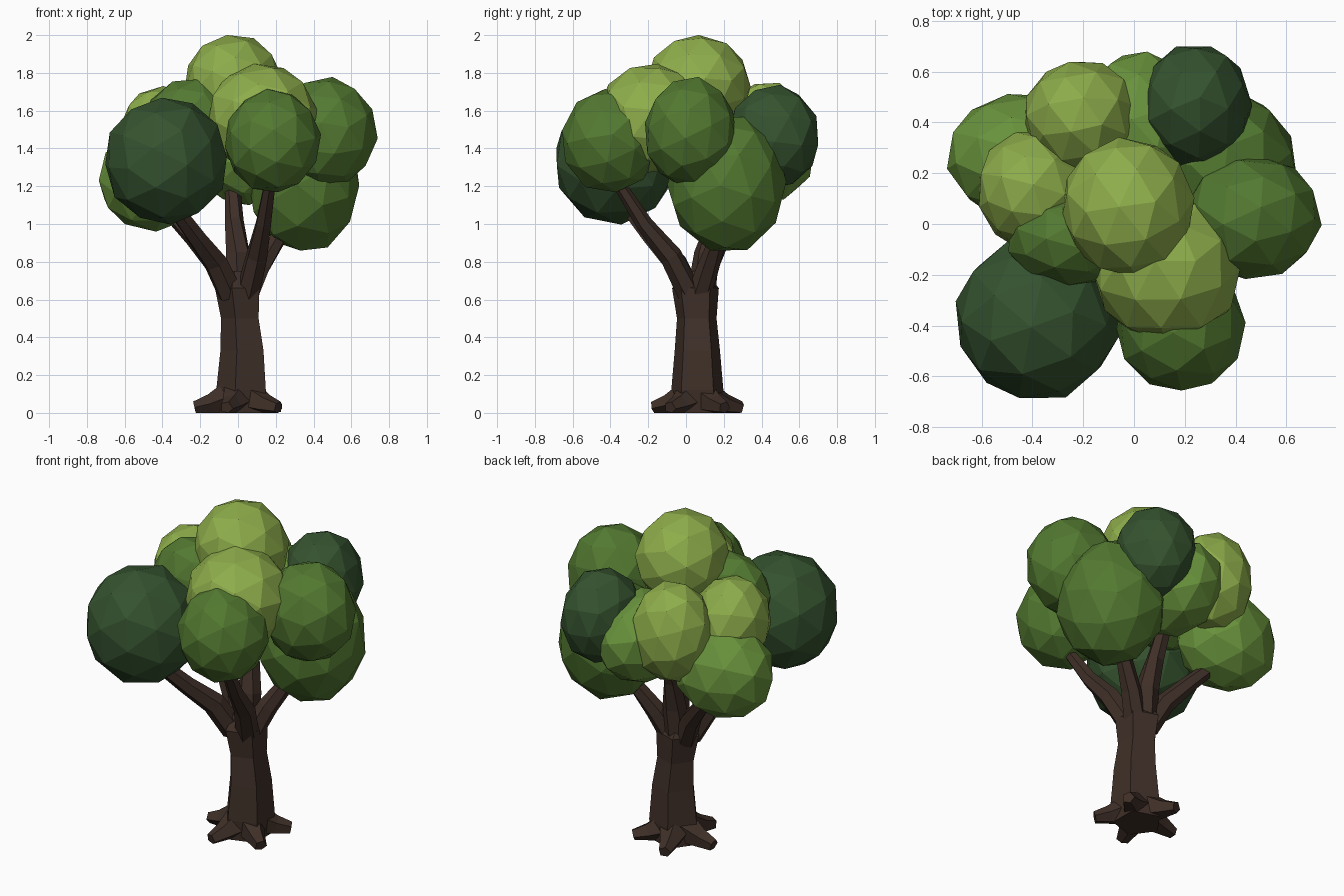
import bpy, bmesh, math, random
from mathutils import Vector, Euler

if "Cube" in bpy.data.objects:
    bpy.data.objects.remove(bpy.data.objects["Cube"])

random.seed(4)


def material(name, rgb):
    m = bpy.data.materials.new(name)
    m.diffuse_color = (*rgb, 1)
    m.use_nodes = True
    m.node_tree.nodes["Principled BSDF"].inputs["Base Color"].default_value = m.diffuse_color
    return m


BARK = material("bark", (0.05, 0.029, 0.021))
DARK = material("leaf_dark", (0.035, 0.085, 0.028))
MID = material("leaf_mid", (0.085, 0.19, 0.03))
LIGHT = material("leaf_light", (0.14, 0.29, 0.045))
BRIGHT = material("leaf_bright", (0.27, 0.42, 0.07))


def finish(name, bm, mat):
    bmesh.ops.recalc_face_normals(bm, faces=bm.faces)
    me = bpy.data.meshes.new(name)
    bm.to_mesh(me)
    bm.free()
    me.materials.append(mat)
    ob = bpy.data.objects.new(name, me)
    bpy.context.collection.objects.link(ob)
    return ob


def limb(name, path, sides=5, upright=False):
    """Faceted tapering tube through (x, y, z, radius) points."""
    bm = bmesh.new()
    pts = [Vector(p[:3]) for p in path]
    rings = []
    for i, p in enumerate(pts):
        d = pts[min(i + 1, len(pts) - 1)] - pts[max(i - 1, 0)]
        if upright:
            u, v = Vector((1, 0, 0)), Vector((0, 1, 0))
        else:
            u = d.cross(Vector((0.12, 0.07, 1))).normalized()
            v = d.normalized().cross(u)
        ring = []
        for k in range(sides):
            a = math.tau * (k + 0.5) / sides
            co = p + (u * math.cos(a) + v * math.sin(a)) * path[i][3]
            co.z = max(co.z, 0)
            ring.append(bm.verts.new(co))
        rings.append(ring)
    for r0, r1 in zip(rings, rings[1:]):
        for k in range(sides):
            n = (k + 1) % sides
            bm.faces.new((r0[k], r0[n], r1[n], r1[k]))
    bm.faces.new(rings[0])
    bm.faces.new(rings[-1])
    return finish(name, bm, BARK)


# Five-sided trunk
limb("trunk", [(0.02, 0.06, 0, 0.14), (0.03, 0.06, 0.12, 0.145),
               (0.033, 0.06, 0.33, 0.126), (0.02, 0.057, 0.5, 0.11),
               (0.008, 0.05, 0.66, 0.13), (0.0, 0.05, 0.75, 0.06)],
     upright=True)

# Five flared roots
for i in range(5):
    a = math.radians(36 + 72 * i)
    c, s = math.cos(a), math.sin(a)
    limb(f"root_{i + 1}", [(0.015 + c * r, 0.06 + s * r, z, w) for r, z, w in
                           ((0.06, 0.08, 0.09), (0.16, 0.045, 0.056),
                            (0.245, 0.026, 0.036))])

# Branches
branches = {
    "front_left": [(-0.04, 0.02, 0.63, 0.07), (-0.12, -0.06, 0.8, 0.066),
                   (-0.22, -0.18, 0.93, 0.052), (-0.36, -0.33, 1.12, 0.042)],
    "front": [(0.05, 0.02, 0.63, 0.065), (0.10, -0.08, 0.83, 0.06),
              (0.135, -0.22, 1.0, 0.045), (0.17, -0.36, 1.22, 0.033)],
    "right": [(0.05, 0.07, 0.63, 0.065), (0.12, 0.12, 0.78, 0.058),
              (0.21, 0.17, 0.92, 0.045), (0.32, 0.21, 1.06, 0.035)],
    "back": [(0.0, 0.08, 0.63, 0.075), (0.0, 0.11, 0.84, 0.068),
             (-0.02, 0.16, 1.02, 0.05), (-0.03, 0.24, 1.22, 0.04)],
    "back_left": [(-0.04, 0.07, 0.63, 0.065), (-0.12, 0.12, 0.79, 0.058),
                  (-0.24, 0.19, 0.93, 0.047), (-0.38, 0.25, 1.08, 0.038)],
}
for name, path in branches.items():
    limb("branch_" + name, path, 6)

# Foliage clumps: centre, radii, material
clumps = [
    ("front_left", (-0.38, -0.375, 1.335), (0.322, 0.322, 0.335), DARK),
    ("front", (0.183, -0.40, 1.44), (0.25, 0.26, 0.275), MID),
    ("right", (0.465, 0.025, 1.485), (0.27, 0.245, 0.29), MID),
    ("low_right", (0.35, 0.22, 1.215), (0.292, 0.312, 0.365), MID),
    ("back_right", (0.24, 0.465, 1.46), (0.22, 0.245, 0.272), DARK),
    ("top", (-0.025, 0.065, 1.735), (0.26, 0.275, 0.265), BRIGHT),
    ("upper_front", (0.13, -0.18, 1.56), (0.29, 0.29, 0.288), BRIGHT),
    ("upper_left", (-0.405, 0.135, 1.485), (0.215, 0.23, 0.245), BRIGHT),
    ("upper_back", (-0.205, 0.42, 1.465), (0.228, 0.228, 0.29), BRIGHT),
    ("low_left", (-0.445, 0.265, 1.235), (0.29, 0.25, 0.272), LIGHT),
    ("inner_left", (-0.25, -0.06, 1.52), (0.25, 0.19, 0.25), MID),
    ("low_back", (0.025, 0.37, 1.36), (0.24, 0.31, 0.26), LIGHT),
]
for name, centre, radii, mat in clumps:
    bm = bmesh.new()
    bmesh.ops.create_icosphere(bm, subdivisions=2, radius=1.015)
    rot = Euler([random.uniform(0, 6) for _ in range(3)]).to_matrix()
    bmesh.ops.transform(bm, matrix=rot.to_4x4(), verts=bm.verts)
    for v in bm.verts:
        w = random.uniform(0.985, 1.02)
        v.co = Vector([c + r * q * w for c, r, q in zip(centre, radii, v.co)])
    finish("foliage_" + name, bm, mat)
